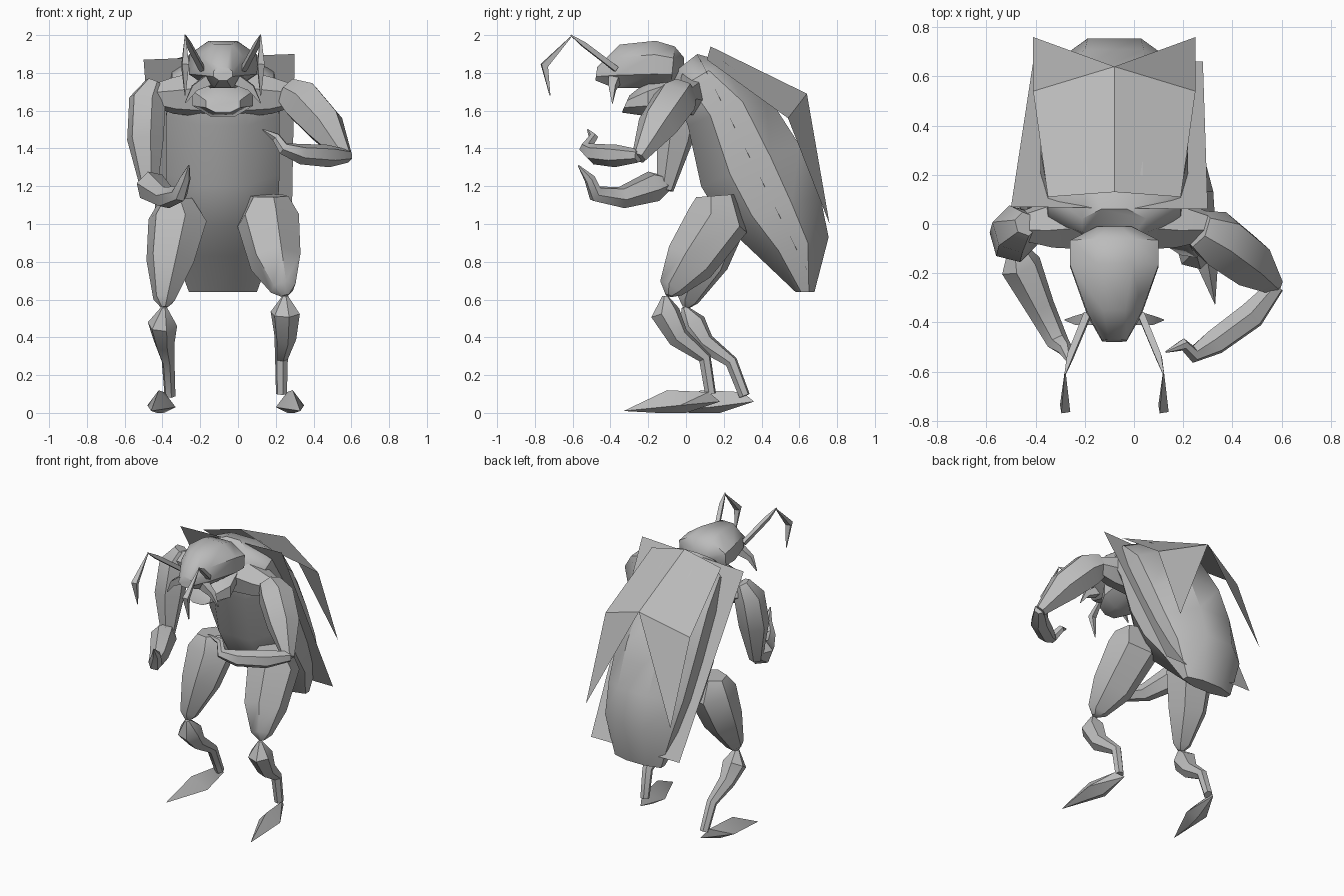
import bpy, bmesh, math
from mathutils import Vector

cube = bpy.data.objects.get("Cube")
if cube:
    bpy.data.objects.remove(cube)

grey = bpy.data.materials.new("plain_grey")
grey.use_nodes = True
GREY = (0.5, 0.5, 0.5, 1)
grey.diffuse_color = GREY
grey.node_tree.nodes["Principled BSDF"].inputs["Base Color"].default_value = GREY
MID = -0.08  # body centre line


def finish(name, bm, angle=40):
    bmesh.ops.recalc_face_normals(bm, faces=bm.faces)
    mesh = bpy.data.meshes.new(name)
    bm.to_mesh(mesh)
    bm.free()
    ob = bpy.data.objects.new(name, mesh)
    mesh.materials.append(grey)
    bpy.context.collection.objects.link(ob)
    bpy.ops.object.select_all(action='DESELECT')
    ob.select_set(True)
    bpy.context.view_layer.objects.active = ob
    bpy.ops.object.shade_smooth_by_angle(angle=math.radians(angle))
    return ob


def skin(name, rings, angle=40):
    """Bridge equal rings of points and cap both ends."""
    bm = bmesh.new()
    loops = [[bm.verts.new(p) for p in ring] for ring in rings]
    n = len(loops[0])
    for a, b in zip(loops, loops[1:]):
        for i in range(n):
            j = (i + 1) % n
            bm.faces.new((a[i], a[j], b[j], b[i]))
    bm.faces.new(loops[0])
    bm.faces.new(loops[-1])
    return finish(name, bm, angle)


def limb(name, path, sides=6):
    """Tube through (x, y, z, radius) points."""
    pts = [Vector(p[:3]) for p in path]
    rings, old, u = [], None, None
    for i, p in enumerate(pts):
        t = (pts[min(i + 1, len(pts) - 1)] - pts[max(i - 1, 0)]).normalized()
        if u is None:
            u = t.orthogonal().normalized()
        else:
            u = old.rotation_difference(t) @ u
        old, v = t, t.cross(u)
        rings.append([p + path[i][3] * (u * math.cos(a) + v * math.sin(a))
                      for a in (math.tau * k / sides for k in range(sides))])
    return skin(name, rings)


def slab_loft(name, sections, sides=8):
    """Ellipses spanning (y, z) to (y, z) with a half width."""
    rings = []
    for y0, z0, y1, z1, hw in sections:
        ring = []
        for k in range(sides):
            a = math.tau * (k + 0.5) / sides
            s = 0.5 + 0.5 * math.cos(a) / math.cos(math.pi / sides)
            ring.append((MID + hw * math.sin(a) / math.cos(math.pi / sides),
                         y0 + (y1 - y0) * s, z0 + (z1 - z0) * s))
        rings.append(ring)
    return skin(name, rings)


def hull(name, pts):
    bm = bmesh.new()
    for p in pts:
        bm.verts.new(p)
    bmesh.ops.convex_hull(bm, input=bm.verts[:])
    return finish(name, bm)


def sheet(name, pts, faces):
    bm = bmesh.new()
    vs = [bm.verts.new(p) for p in pts]
    for f in faces:
        bm.faces.new([vs[i] for i in f])
    return finish(name, bm, 20)


# Trunk, head and jaw
slab_loft("body", [(-.07, 1.8, .06, 1.9, .13), (-.07, 1.7, .2, 1.86, .27),
                   (.01, 1.52, .42, 1.7, .3), (.08, 1.2, .6, 1.42, .3),
                   (.2, 1, .71, 1.15, .29), (.38, .83, .755, .93, .26),
                   (.58, .64, .68, .64, .18)])
slab_loft("head", [(-.01, 1.79, -.01, 1.88, .07), (-.08, 1.73, -.06, 1.94, .18),
                   (-.18, 1.72, -.16, 1.97, .18), (-.38, 1.72, -.35, 1.95, .11),
                   (-.48, 1.76, -.47, 1.83, .05)])
slab_loft("jaw", [(-.04, 1.65, -.04, 1.8, .12), (-.2, 1.57, -.2, 1.76, .16),
                  (-.34, 1.59, -.3, 1.68, .09)])

# Flat underwing sheet
sheet("underwing", [(-.5, .07, 1.87), (.3, .06, 1.9), (.28, .66, .72), (-.41, .66, .72)],
      [(0, 1, 2, 3)])

for side, s in (("right", -1), ("left", 1)):
    # Folded wing case
    sheet(side + "_wing_case",
          [(MID + s * x, y, z) for x, y, z in
           [(0, .13, 1.94), (0, .64, 1.69), (.33, .76, 1), (.33, .54, 1.56), (.27, .11, 1.87)]],
          [(0, 1, 3, 4), (1, 2, 3)])
    # Shoulder, feeler and mandible
    limb(side + "_shoulder", [(MID + s * x, y, z, r) for x, y, z, r in
                              [(.1, .02, 1.69, .13), (.26, 0, 1.68, .1), (.38, -.01, 1.68, .06)]])
    limb(side + "_feeler_base", [(MID + s * .11, -.37, 1.82, .02),
                                 (MID + s * .18, -.54, 1.95, .018),
                                 (MID + s * .2, -.61, 2, .004)], 4)
    limb(side + "_feeler_tip", [(MID + s * .2, -.61, 1.99, .004),
                                (MID + s * .2, -.75, 1.84, .026),
                                (MID + s * .2, -.72, 1.68, .003)], 4)
    limb(side + "_mandible", [(MID + s * .08, -.38, 1.76, .04),
                              (MID + s * .15, -.39, 1.72, .025),
                              (MID + s * .2, -.39, 1.64, .003)], 4)

# Arms, each posed on its own
limb("right_upper_arm", [(-.44, 0, 1.75, .05), (-.48, -.02, 1.66, .1),
                         (-.49, -.06, 1.45, .1), (-.47, -.11, 1.18, .045)])
limb("right_forearm", [(-.48, -.08, 1.22, .03), (-.46, -.17, 1.2, .085), (-.38, -.34, 1.14, .06),
                       (-.31, -.48, 1.16, .045), (-.28, -.51, 1.24, .03), (-.26, -.57, 1.31, .004)])
limb("left_upper_arm", [(.26, -.02, 1.7, .08), (.34, -.06, 1.65, .12),
                        (.46, -.15, 1.52, .11), (.57, -.25, 1.35, .04)])
limb("left_forearm", [(.58, -.25, 1.36, .035), (.48, -.37, 1.36, .06), (.33, -.48, 1.37, .055),
                      (.24, -.53, 1.4, .035), (.2, -.49, 1.46, .025), (.13, -.52, 1.5, .004)])

# Legs: thigh, bent shin and pointed foot
limb("right_thigh", [(-.33, .17, 1.13, .09), (-.32, .17, 1.02, .16),
                     (-.36, .1, .8, .13), (-.39, .01, .6, .06), (-.39, 0, .56, .02)])
limb("left_thigh", [(.16, .16, 1.15, .11), (.16, .17, 1.02, .17),
                    (.2, .02, .8, .14), (.24, -.08, .66, .07), (.25, -.09, .62, .02)])
limb("right_shin", [(-.39, -.01, .56, .015), (-.4, .03, .47, .08), (-.39, .1, .37, .055),
                    (-.37, .24, .27, .035), (-.36, .31, .09, .03)])
limb("left_shin", [(.25, -.11, .62, .015), (.25, -.11, .53, .08), (.25, -.04, .4, .06),
                   (.23, .1, .29, .035), (.23, .13, .1, .03)])
for side, s, x, y in (("right", -1, -.36, .33), ("left", 1, .23, .15)):
    hull(side + "_foot", [(x, y + .03, .06), (x + s * .03, y - .03, .11), (x + s * .06, y - .25, .12),
                          (x - s * .03, y - .2, .03), (x + s * .12, y - .18, .04),
                          (x + s * .03, y - .15, 0), (x + s * .07, y - .3, 0),
                          (x + s * .1, y - .48, .01)])
